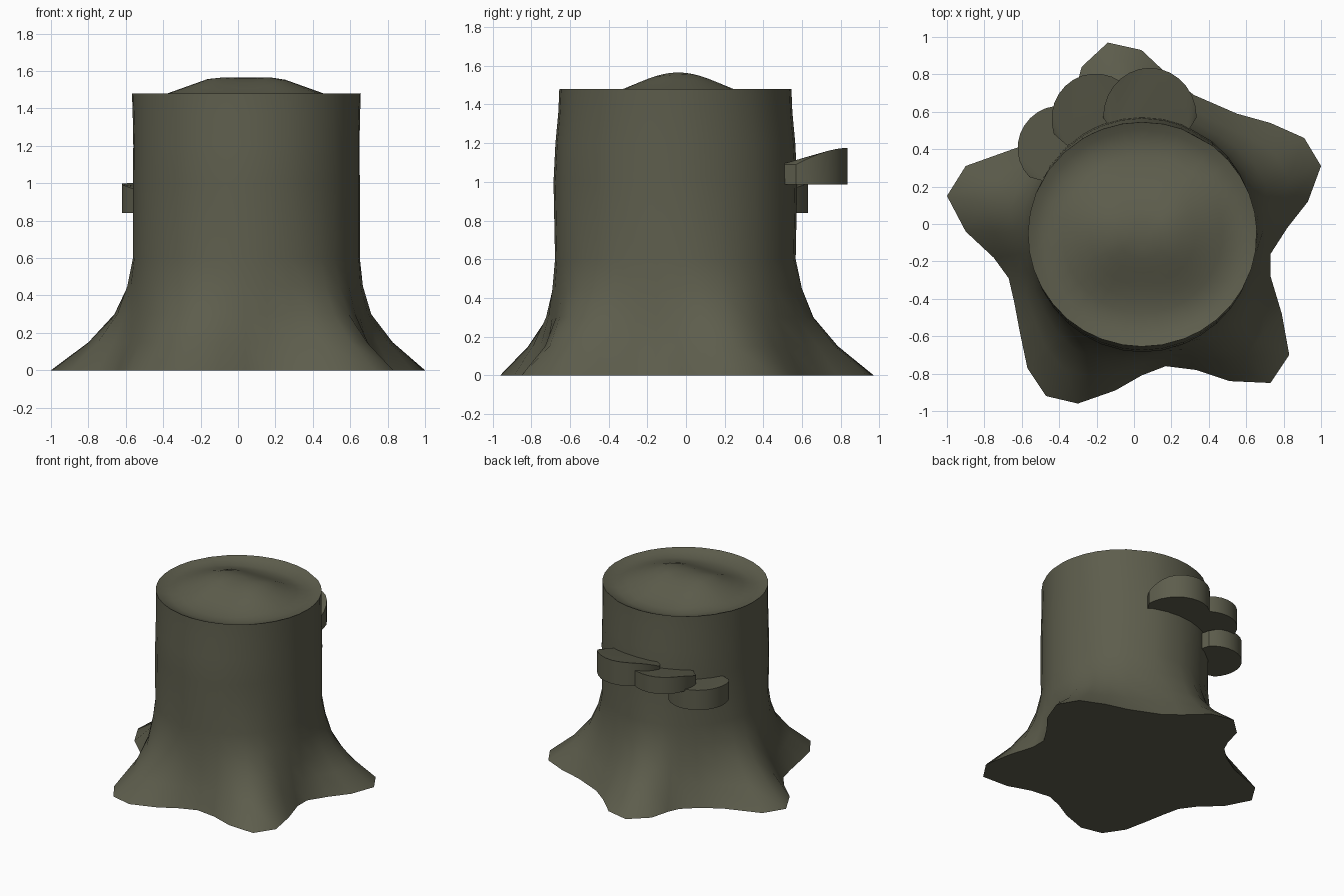
import bpy, bmesh, math

if "Cube" in bpy.data.objects:
    bpy.data.objects.remove(bpy.data.objects["Cube"])

mat = bpy.data.materials.new("olive_bark")
mat.diffuse_color = (0.11, 0.11, 0.073, 1)
mat.use_nodes = True
mat.node_tree.nodes["Principled BSDF"].inputs["Base Color"].default_value = mat.diffuse_color


def finish(bm, name, angle):
    bmesh.ops.recalc_face_normals(bm, faces=bm.faces[:])
    me = bpy.data.meshes.new(name)
    bm.to_mesh(me)
    bm.free()
    me.materials.append(mat)
    ob = bpy.data.objects.new(name, me)
    bpy.context.collection.objects.link(ob)
    bpy.ops.object.select_all(action='DESELECT')
    ob.select_set(True)
    bpy.context.view_layer.objects.active = ob
    bpy.ops.object.shade_smooth_by_angle(angle=math.radians(angle))
    return ob


def bridge(bm, a, b):
    n = len(a)
    for i in range(n):
        j = (i + 1) % n
        bm.faces.new((a[i], a[j], b[j], b[i]))


# Stump: star-shaped root outline blending up into a round trunk
roots = [(-.14, .97), (.04, .93), (.2, .78), (.32, .69), (.55, .59), (.73, .54),
         (.91, .46), (1, .31), (.93, .12), (.82, -.02), (.73, -.16), (.73, -.28),
         (.79, -.48), (.83, -.70), (.73, -.85), (.51, -.84), (.33, -.78),
         (.17, -.76), (.04, -.81), (-.1, -.89), (-.3, -.96), (-.47, -.92),
         (-.57, -.77), (-.61, -.58), (-.64, -.42), (-.67, -.29), (-.75, -.18),
         (-.9, -.04), (-1, .15), (-.9, .31), (-.62, .41), (-.47, .50),
         (-.36, .60), (-.32, .69), (-.28, .84)]
CX, CY = .045, -.055
angles = [math.atan2(y - CY, x - CX) for x, y in roots]

# height, root weight, trunk x radius, trunk y radius
levels = [(0, 1, .61, .625), (.15, .55, .61, .625), (.3, .24, .61, .625),
          (.45, .08, .61, .625), (.6, 0, .607, .622), (1.0, 0, .607, .63),
          (1.2, 0, .605, .62), (1.36, 0, .608, .605), (1.48, 0, .612, .60)]


def hump(x, y):
    u, v = abs(x - .04), abs(y + .04)
    fx = max(0, min(1, (.53 - u) / .35))
    fy = .5 + .5 * math.cos(math.pi * min(1, v / .46))
    return 1.44 + .125 * fx * fy


bm = bmesh.new()
rings = []
for z, w, rx, ry in levels:
    rings.append([bm.verts.new((w * x + (1 - w) * (CX + rx * math.cos(a)),
                                w * y + (1 - w) * (CY + ry * math.sin(a)), z))
                  for (x, y), a in zip(roots, angles)])
# Cut top: shallow lip with a raised ridge in the middle
for s in (.93, .82, .7, .58, .46, .34, .22, .1):
    ring = []
    for a in angles:
        x, y = CX + .612 * s * math.cos(a), CY + .60 * s * math.sin(a)
        ring.append(bm.verts.new((x, y, hump(x, y) + (.02 if s > .9 else 0))))
    rings.append(ring)
for a, b in zip(rings, rings[1:]):
    bridge(bm, a, b)
bm.faces.new(rings[-1])
bm.faces.new(rings[0])
finish(bm, "tree_stump", 50)


# Shelf fungi: half discs with a flat underside and a top tilted up outwards
def fungus(name, cx, cy, heading, r, reach, z0, z_back, z_tip):
    bm = bmesh.new()
    d = math.radians(heading)
    fx, fy = math.cos(d), math.sin(d)
    low, high = [], []
    n = 14
    pts = [(r * math.cos(math.pi * i / n), reach * math.sin(math.pi * i / n))
           for i in range(n + 1)]
    # carry the flat back a little way into the trunk
    pts += [(-r * .8, -.08), (r * .8, -.08)]
    for s, f in pts:
        x, y = cx + f * fx - s * fy, cy + f * fy + s * fx
        low.append(bm.verts.new((x, y, z0)))
        t = math.sin(max(0, f) / reach * math.pi / 2)
        high.append(bm.verts.new((x, y, z_back + (z_tip - z_back) * t)))
    bridge(bm, low, high)
    bm.faces.new(low)
    bmesh.ops.triangulate(bm, faces=[bm.faces.new(high)])
    finish(bm, name, 35)


fungus("shelf_fungus_right", .085, .57, 90, .25, .265, .985, 1.09, 1.175)
fungus("shelf_fungus_middle", -.20, .555, 108, .24, .25, .985, 1.05, 1.12)
fungus("shelf_fungus_left", -.40, .41, 135, .225, .22, .84, .97, 1.0)
